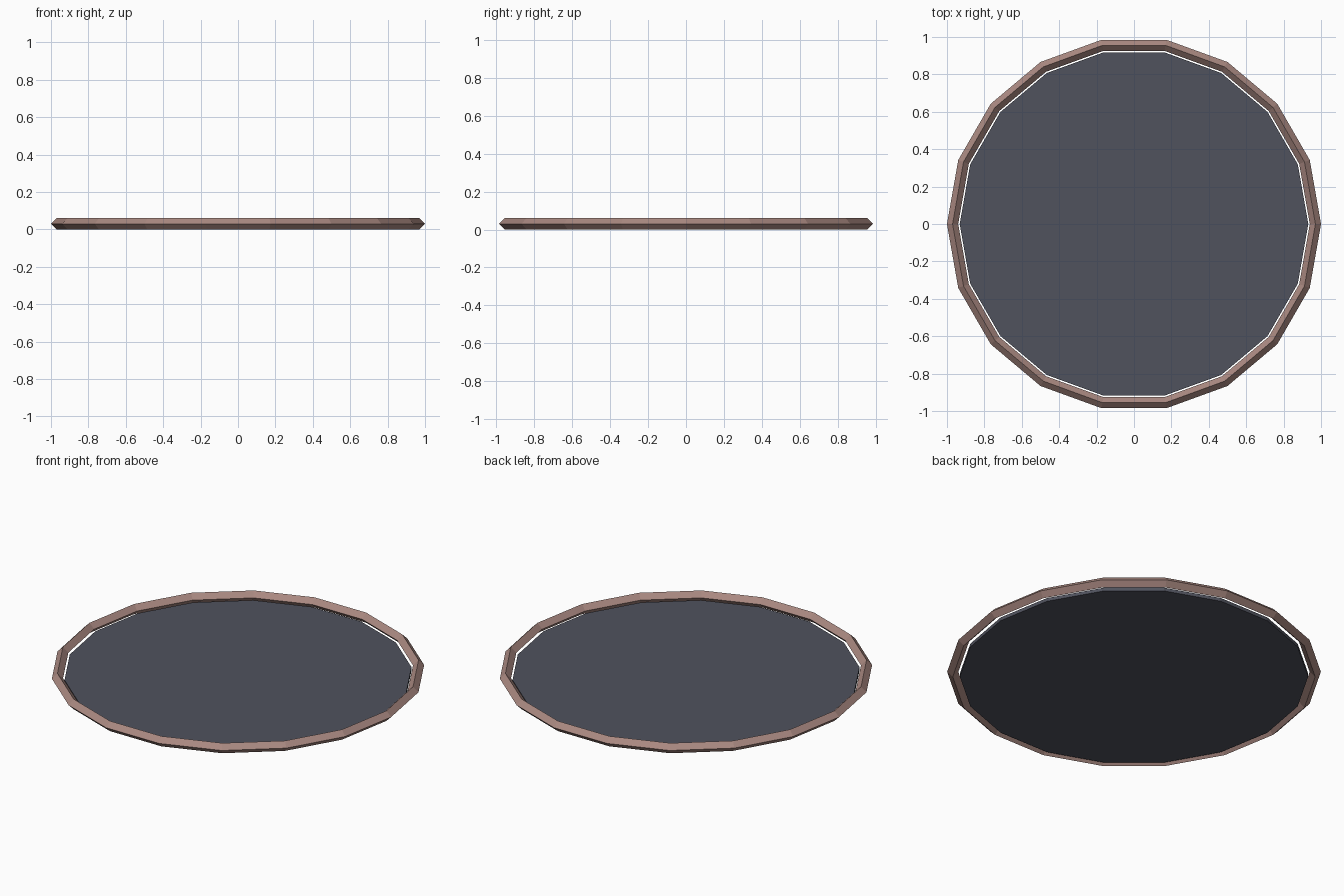
import bpy

if "Cube" in bpy.data.objects:
    bpy.data.objects.remove(bpy.data.objects["Cube"])

SIDES = 18


def paint(obj, name, rgb):
    mat = bpy.data.materials.new(name)
    mat.diffuse_color = (*rgb, 1.0)
    mat.use_nodes = True
    mat.node_tree.nodes["Principled BSDF"].inputs["Base Color"].default_value = mat.diffuse_color
    obj.data.materials.append(mat)


# Rim: diamond cross-section ring
bpy.ops.mesh.primitive_torus_add(major_segments=SIDES, minor_segments=4,
                                 major_radius=0.97, minor_radius=0.03,
                                 location=(0, 0, 0.03))
rim = bpy.context.object
rim.name = "rim"
bpy.ops.object.shade_flat()
paint(rim, "rim_brown", (0.40, 0.25, 0.22))

# Plate: thin disc sitting just inside the rim, with a narrow gap.
# The cylinder's first vertex lies on +y, so turn it to put one on +x.
bpy.ops.mesh.primitive_cylinder_add(vertices=SIDES, radius=0.932, depth=0.02,
                                    location=(0, 0, 0.01),
                                    rotation=(0, 0, -1.5707963))
plate = bpy.context.object
plate.name = "plate"
paint(plate, "plate_slate", (0.08, 0.085, 0.11))
